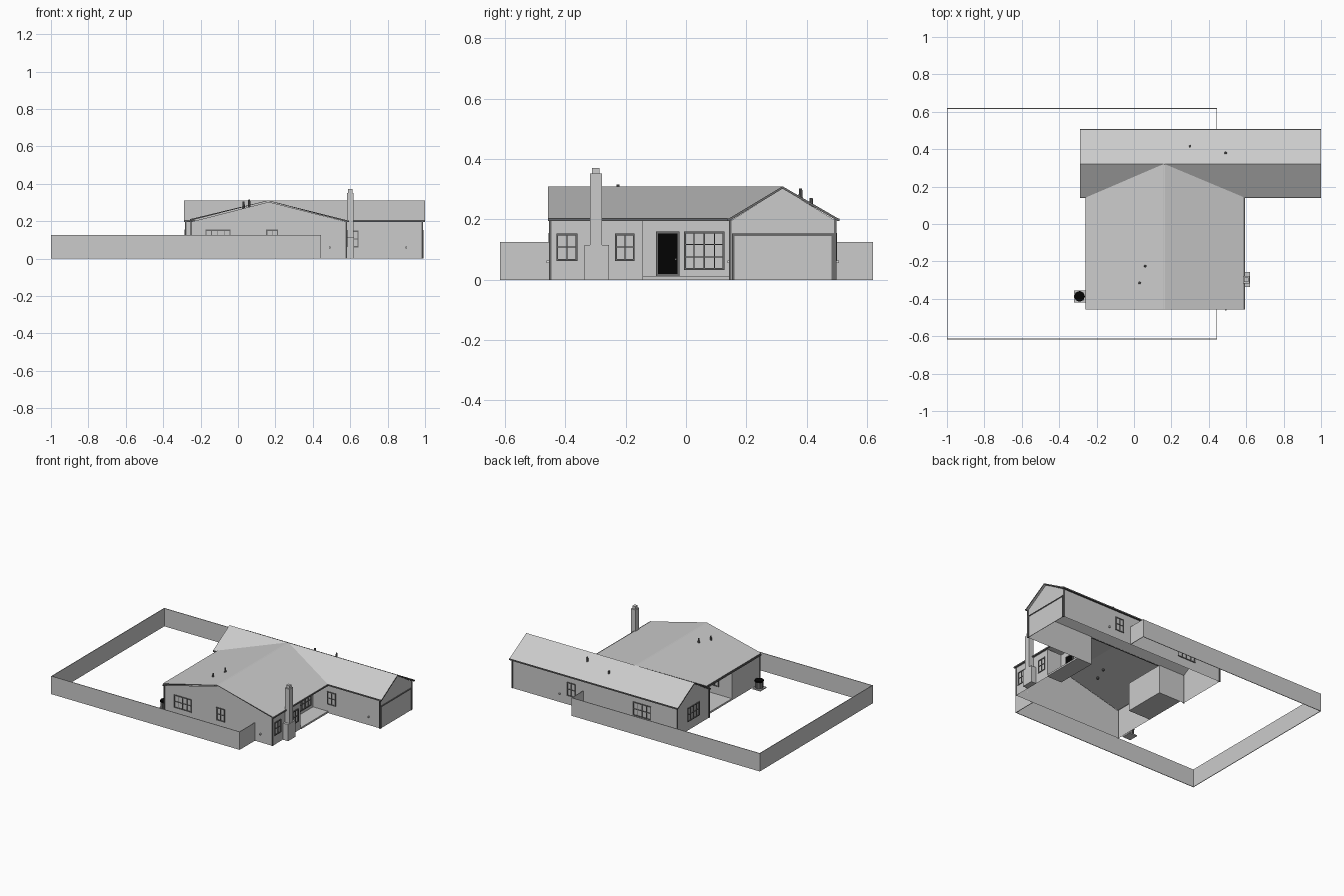
import bpy, bmesh, math
from mathutils import Vector

old = bpy.data.objects.get("Cube")
if old:
    bpy.data.objects.remove(old, do_unlink=True)


def material(name, v):
    m = bpy.data.materials.new(name)
    m.use_nodes = True
    m.diffuse_color = (v, v, v, 1)
    m.node_tree.nodes["Principled BSDF"].inputs["Base Color"].default_value = (v, v, v, 1)
    return m


GREY = material("light grey", 0.6)
TRIM = material("mid grey", 0.15)
BLACK = material("black", 0.001)
WHITE = material("white", 0.85)


def finish(name, bm, *mats):
    me = bpy.data.meshes.new(name)
    bm.to_mesh(me)
    bm.free()
    ob = bpy.data.objects.new(name, me)
    bpy.context.collection.objects.link(ob)
    for m in mats:
        me.materials.append(m)
    return ob


def boxes(name, spans, mat):
    """Each span is (x0, x1, y0, y1, z0, z1)."""
    bm = bmesh.new()
    for x0, x1, y0, y1, z0, z1 in spans:
        vs = bmesh.ops.create_cube(bm, size=1)["verts"]
        for v in vs:
            v.co = Vector(((x0 + x1) / 2 + v.co.x * (x1 - x0),
                           (y0 + y1) / 2 + v.co.y * (y1 - y0),
                           (z0 + z1) / 2 + v.co.z * (z1 - z0)))
    return finish(name, bm, mat)


def panels(name, polys, *mats):
    bm = bmesh.new()
    for p in polys:
        bm.faces.new([bm.verts.new(c) for c in p])
    bmesh.ops.remove_doubles(bm, verts=bm.verts, dist=0.0001)
    return finish(name, bm, *mats)


def wall(x0, y0, x1, y1, top=0.197):
    return [(x0, y0, 0), (x1, y1, 0), (x1, y1, top), (x0, y0, top)]


def rod(name, x, y, z0, z1, r0, r1, mat, sides=8):
    bm = bmesh.new()
    bmesh.ops.create_cone(bm, cap_ends=True, segments=sides, radius1=r0, radius2=r1, depth=z1 - z0)
    bmesh.ops.rotate(bm, matrix=Vector((0, 0, 1)).rotation_difference(Vector((0, 0, 1))).to_matrix(),
                     verts=bm.verts)
    bmesh.ops.translate(bm, vec=(x, y, (z0 + z1) / 2), verts=bm.verts)
    return finish(name, bm, mat)


def frame(name, axis, side, at, a0, a1, z0, z1, cols=2, rows=2):
    """Frame with glazing bars standing out from a wall, towards side (+1 or -1) along the axis."""
    w, b, t = 0.0065, 0.0018, 0.005
    flat = [(a0, a0 + w, z0, z1), (a1 - w, a1, z0, z1), (a0, a1, z0, z0 + w), (a0, a1, z1 - w, z1)]
    for i in range(1, cols):
        c = a0 + (a1 - a0) * i / cols
        flat.append((c - b, c + b, z0, z1))
    for i in range(1, rows):
        c = z0 + (z1 - z0) * i / rows
        flat.append((a0, a1, c - b, c + b))
    d0, d1 = sorted((at + side * 0.0005, at + side * t))
    spans = [(d0, d1, *f) if axis == "x" else (f[0], f[1], d0, d1, f[2], f[3]) for f in flat]
    return boxes(name, spans, TRIM)


# Main block dimensions
W, E, S = -0.25, 0.58, -0.45      # main block walls
RX, RY, RZ = 0.165, 0.32, 0.31    # ridges
WW, WE, WS, WN = -0.28, 0.985, 0.15, 0.495   # rear wing walls
PW, PE, PS = -0.08, 0.47, -0.145  # recessed porch walls

# Walls
panels("main_walls", [
    [(W, S, 0), (E, S, 0), (E, S, 0.197), (RX, S, 0.303), (W, S, 0.197)],
    wall(E, S, E, PS), wall(E, PS, PE, PS), wall(PE, PS, PE, WS),
    wall(W, S, W, PS), wall(W, PS, PW, PS), wall(PW, PS, PW, WS)], GREY)
panels("wing_walls", [
    wall(WW, WN, WE, WN), wall(WW, WS, PW, WS), wall(PE, WS, WE, WS)]
    + [[(x, WS, 0), (x, WN, 0), (x, WN, 0.197), (x, RY, 0.303), (x, WS, 0.197)]
       for x in (WW, WE)], GREY)

# Porch slabs
boxes("porch_slabs", [(PE, E + 0.005, PS, WS, 0, 0.012), (W, PW, PS, WS, 0, 0.012)], GREY)

# Roofs: the main roof runs into the wing roof along two valleys
eW, eE, eS = -0.255, 0.59, -0.457
vS, vN = 0.142, 0.505
x0, x1 = -0.29, 1.0
EZ = 0.203
apex = (RX, RY, RZ)
roofs = {
    "main_roof": [
        [(eW, eS, EZ), (RX, eS, RZ), apex, (eW, vS, EZ)][::-1],
        [(eE, eS, EZ), (eE, vS, EZ), apex, (RX, eS, RZ)]],
    "wing_roof": [
        [(x0, vS, EZ), (x1, vS, EZ), (x1, RY, RZ), (x0, RY, RZ)],
        [(x0, RY, RZ), (x1, RY, RZ), (x1, vN, EZ), (x0, vN, EZ)]]}
for name, polys in roofs.items():
    ob = panels(name, polys, GREY, TRIM)
    for p in ob.data.polygons:
        p.use_smooth = True
    mod = ob.modifiers.new("thickness", "SOLIDIFY")
    mod.thickness = 0.008
    mod.offset = -1
    mod.material_offset_rim = 1
    split = ob.modifiers.new("sharp_edges", "EDGE_SPLIT")
    split.split_angle = math.radians(35)

# Gutters and downpipes
g0, g1, g = 0.195, 0.204, 0.004
boxes("gutters", [
    (eW - g, eW + g, eS, vS, g0, g1), (eE - g, eE + g, eS, vS, g0, g1),
    (x0, x1, vS - g, vS + g, g0, g1), (x0, x1, vN - g, vN + g, g0, g1)], TRIM)
boxes("downpipes", [(x - g, x + g, y - g, y + g, 0, 0.2) for x, y in (
    (W, S), (E, S), (WE, WS - 0.003), (WE, WN), (WW, WN), (WW, WS - 0.003))], TRIM)

# Windows
frame("front_wide_window", "y", -1, S, -0.175, -0.04, 0.065, 0.155, 4, 2)
frame("front_small_window", "y", -1, S, 0.15, 0.215, 0.065, 0.155)
frame("side_window_front", "x", 1, E, -0.43, -0.36, 0.063, 0.154)
frame("side_window_middle", "x", 1, E, -0.235, -0.17, 0.063, 0.154)
frame("porch_window", "x", 1, PE, -0.007, 0.128, 0.033, 0.16, 4, 3)
frame("wing_front_window", "y", -1, WS, 0.58, 0.645, 0.06, 0.15)
frame("back_wide_window", "y", 1, WN, -0.08, 0.06, 0.06, 0.155, 4, 2)
frame("back_small_window", "y", 1, WN, 0.5, 0.565, 0.06, 0.155)
frame("wing_end_window", "x", -1, WW, 0.255, 0.385, 0.06, 0.155, 4, 2)
frame("patio_window", "y", 1, PS, -0.15, -0.09, 0.065, 0.155)
frame("patio_door", "x", -1, PW, -0.02, 0.12, 0.012, 0.158, 2, 1)

# Entrance door
boxes("front_door", [(PE + 0.0005, PE + 0.003, -0.095, -0.026, 0.014, 0.155)], BLACK)
frame("front_door_frame", "x", 1, PE, -0.1, -0.021, 0.012, 0.16, 1, 1)
boxes("door_knob", [(PE, PE + 0.008, -0.037, -0.032, 0.065, 0.07)], WHITE)

# Garage door with surround
boxes("garage_door", [(WE, WE + 0.003, 0.16, 0.483, 0, 0.146)], GREY)
boxes("garage_door_frame", [
    (WE, WE + 0.006, 0.153, 0.16, 0, 0.153), (WE, WE + 0.006, 0.483, 0.49, 0, 0.153),
    (WE, WE + 0.006, 0.153, 0.49, 0.146, 0.153)], TRIM)

# Chimney: wide hearth, slim stack and a pot
boxes("chimney", [(E, 0.62, -0.337, -0.256, 0, 0.115), (E + 0.002, 0.618, -0.319, -0.279, 0.115, 0.352)], GREY)
boxes("chimney_pot", [(0.588, 0.611, -0.311, -0.286, 0.352, 0.371)], GREY)

# Roof vent pipes, tapering upwards
for i, (x, y, z) in enumerate(((0.06, -0.225, 0.316), (0.03, -0.315, 0.306),
                               (0.3, 0.415, 0.272), (0.49, 0.38, 0.303))):
    rod(f"vent_pipe_{i + 1}", x, y, z - 0.045, z, 0.008, 0.005, TRIM)

# Cooling unit on its pad
boxes("cooling_unit_pad", [(-0.322, -0.26, -0.42, -0.355, 0, 0.008)], GREY)
rod("cooling_unit", -0.291, -0.387, 0.008, 0.05, 0.026, 0.026, TRIM)
rod("cooling_unit_lid", -0.291, -0.387, 0.05, 0.062, 0.029, 0.029, BLACK)

# Garden taps
boxes("garden_taps", [(x - 0.004, x + 0.004, min(y, y + d), max(y, y + d), 0.055, 0.064)
                      for x, y, d in ((0.49, S, -0.012), (0.9, WS, -0.012), (0.62, WN, 0.012))], WHITE)

# Garden wall
t, h = 0.004, 0.125
fx0, fx1, fy0, fy1 = -1.0, 0.445, -0.617, 0.62
boxes("garden_wall", [
    (fx0, fx0 + t, fy0, fy1, 0, h), (fx0, fx1, fy0, fy0 + t, 0, h),
    (fx0, fx1, fy1 - t, fy1, 0, h), (fx1 - t, fx1, fy0, S, 0, h),
    (fx1 - t, fx1, WN, fy1, 0, h)], GREY)
